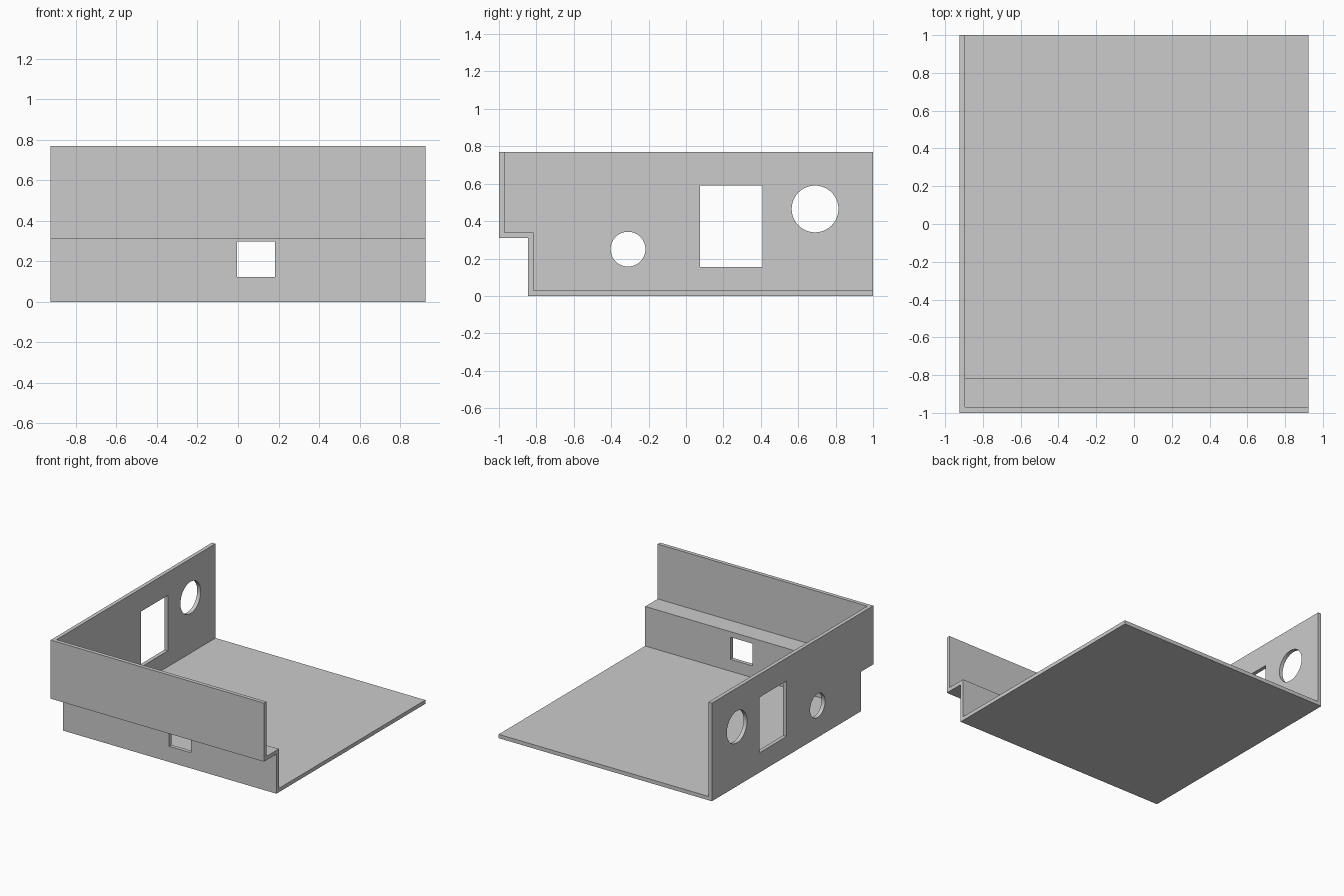
import bpy, bmesh
from mathutils import Matrix, Vector

if "Cube" in bpy.data.objects:
    bpy.data.objects.remove(bpy.data.objects["Cube"], do_unlink=True)

HALF_W, HEIGHT, T = 0.925, 0.77, 0.03   # half width, wall height, sheet thickness
STEP_Y, STEP_Z = -0.845, 0.31           # stepped front

grey = bpy.data.materials.new("plain grey")
grey.use_nodes = True
colour = (0.6, 0.6, 0.6, 1)
grey.diffuse_color = colour
grey.node_tree.nodes["Principled BSDF"].inputs["Base Color"].default_value = colour


def add_object(name, bm):
    bmesh.ops.recalc_face_normals(bm, faces=bm.faces)
    mesh = bpy.data.meshes.new(name)
    bm.to_mesh(mesh)
    bm.free()
    mesh.materials.append(grey)
    obj = bpy.data.objects.new(name, mesh)
    bpy.context.collection.objects.link(obj)
    return obj


def prism(name, profile, x0, x1):
    """Extrude a y-z profile along x."""
    bm = bmesh.new()
    face = bm.faces.new([bm.verts.new((x0, y, z)) for y, z in profile])
    new = bmesh.ops.extrude_face_region(bm, geom=[face])["geom"]
    verts = [v for v in new if isinstance(v, bmesh.types.BMVert)]
    bmesh.ops.translate(bm, verts=verts, vec=(x1 - x0, 0, 0))
    return add_object(name, bm)


def box(name, low, high):
    low, high = Vector(low), Vector(high)
    bm = bmesh.new()
    bmesh.ops.create_cube(bm, size=1, matrix=Matrix.Translation((low + high) / 2)
                          @ Matrix.Diagonal((*(high - low), 1)))
    return add_object(name, bm)


def round_cutter(name, y, z, radius):
    bm = bmesh.new()
    bmesh.ops.create_cone(bm, cap_ends=True, segments=64, radius1=radius, radius2=radius,
                          depth=0.2, matrix=Matrix.Translation((-HALF_W, y, z))
                          @ Matrix.Rotation(1.5707963, 4, "Y"))
    return add_object(name, bm)


# Solid outer block with the stepped front
tray = prism("stepped_tray", [(STEP_Y, 0), (1, 0), (1, HEIGHT), (-1, HEIGHT),
                              (-1, STEP_Z), (STEP_Y, STEP_Z)], -HALF_W, HALF_W)

# Cavity open at the top, back and left; then the wall openings
inner_y, inner_z = STEP_Y + T, STEP_Z + T
cutters = [
    prism("cavity", [(inner_y, T), (1.2, T), (1.2, 1), (-1 + T, 1),
                     (-1 + T, inner_z), (inner_y, inner_z)], -HALF_W + T, 1.2),
    box("side_window", (-1.1, 0.075, 0.155), (-0.8, 0.41, 0.59)),
    box("front_window", (-0.005, -0.95, 0.123), (0.183, -0.75, 0.297)),
    round_cutter("small_round_hole", -0.31, 0.25, 0.093),
    round_cutter("large_round_hole", 0.69, 0.465, 0.125),
]

bpy.context.view_layer.objects.active = tray
for cutter in cutters:
    mod = tray.modifiers.new(cutter.name, "BOOLEAN")
    mod.operation, mod.solver, mod.object = "DIFFERENCE", "EXACT", cutter
    bpy.ops.object.modifier_apply(modifier=mod.name)
    bpy.data.objects.remove(cutter, do_unlink=True)

# Smooth hole rims, crisp sheet edges
tray.select_set(True)
bpy.ops.object.shade_smooth_by_angle()
